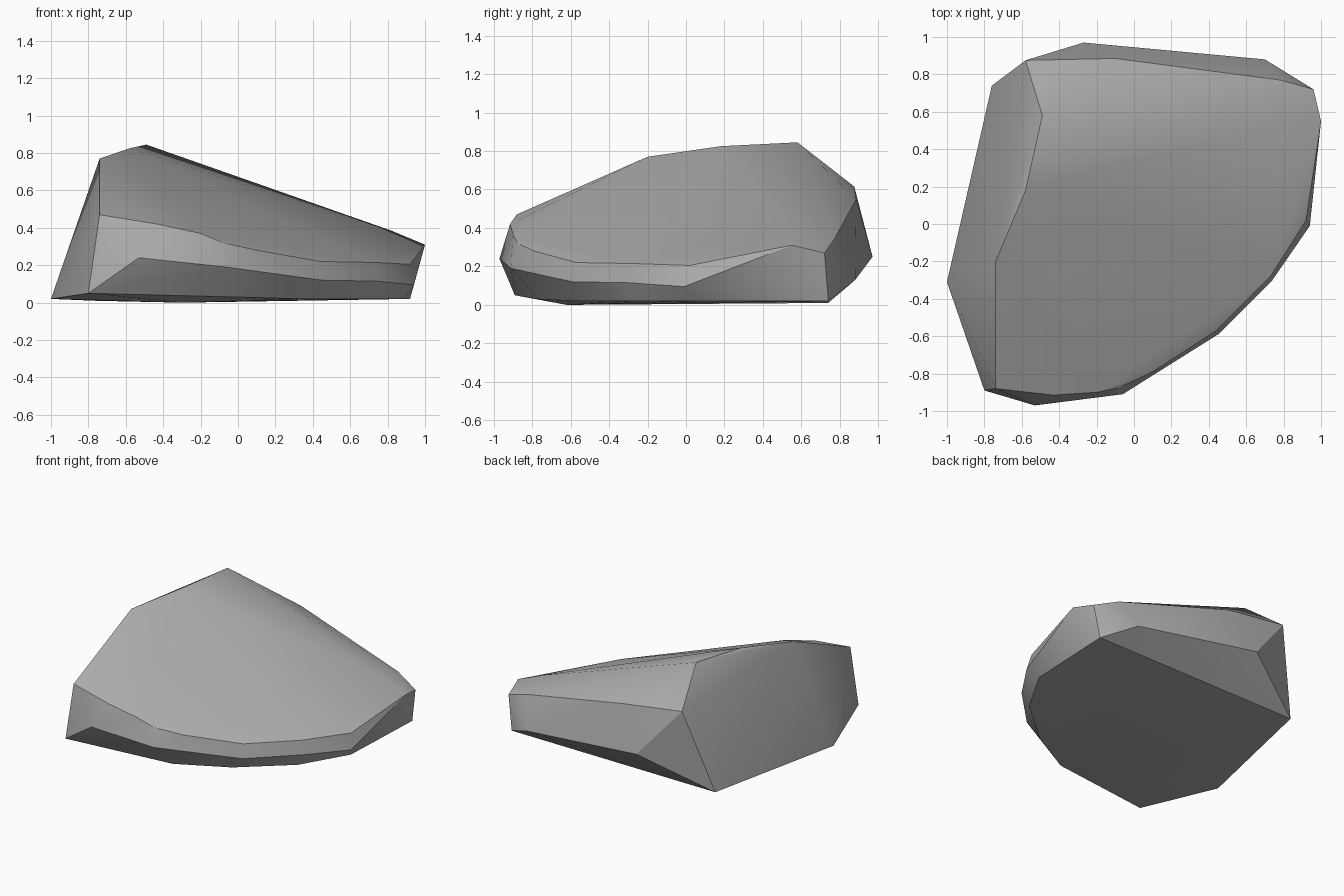
import bpy
import bmesh
import math

# Remove the default object
default_cube = bpy.data.objects.get("Cube")
if default_cube:
    bpy.data.objects.remove(default_cube, do_unlink=True)


def make_material(name, colour):
    material = bpy.data.materials.new(name)
    material.use_nodes = True
    material.diffuse_color = colour
    material.node_tree.nodes["Principled BSDF"].inputs["Base Color"].default_value = colour
    return material


def hull_from_rings(name, rings, material):
    """Wrap a convex skin around rings of corner points, like chiselled stone."""
    bm = bmesh.new()
    for ring in rings:
        for corner in ring:
            bm.verts.new(corner)
    result = bmesh.ops.convex_hull(bm, input=bm.verts[:], use_existing_faces=False)
    inside = [item for item in result["geom_interior"] + result["geom_unused"]
              if isinstance(item, bmesh.types.BMVert)]
    bmesh.ops.delete(bm, geom=list(set(inside)), context="VERTS")
    bmesh.ops.recalc_face_normals(bm, faces=bm.faces[:])
    mesh = bpy.data.meshes.new(name)
    bm.to_mesh(mesh)
    bm.free()
    mesh.materials.append(material)
    rock = bpy.data.objects.new(name, mesh)
    bpy.context.collection.objects.link(rock)
    return rock


# Crest running along the high side, then down the sloping top
crest = [(-.74, -.2, .77), (-.58, .18, .825), (-.49, .58, .845),
         (.82, .55, .385), (1, .55, .31)]

# Upper rim where the sloping top meets the sides
back_rim = [(-.58, .875, .615), (-.1, .885, .55), (.78, .77, .34), (.96, .72, .27)]
front_rim = [(-.74, -.88, .47), (-.43, -.915, .42), (-.2, -.9, .37), (-.08, -.875, .32),
             (.1, -.79, .28), (.44, -.57, .22), (.73, -.28, .215), (.92, .02, .205)]

# Widest belt around the middle
belt = [(-.53, -.97, .24), (-.06, -.91, .19), (.45, -.59, .12), (.74, -.3, .115),
        (.94, -.01, .095), (.7, .88, .13), (-.27, .97, .25)]

# Underside outline and its lowest point
base = [(-1, -.31, .02), (-.8, -.89, .05), (0, -.77, .03), (.35, -.57, .02),
        (.69, -.28, .02), (.89, .06, .02), (.92, .74, .02), (-.76, .74, .01),
        (-.3, -.62, 0)]

stone = make_material("stone grey", (.42, .42, .42, 1))
boulder = hull_from_rings("boulder", [crest, back_rim, front_rim, belt, base], stone)

# Soft facets with crisp main edges
bpy.ops.object.select_all(action="DESELECT")
boulder.select_set(True)
bpy.context.view_layer.objects.active = boulder
bpy.ops.object.shade_smooth_by_angle(angle=math.radians(30))
